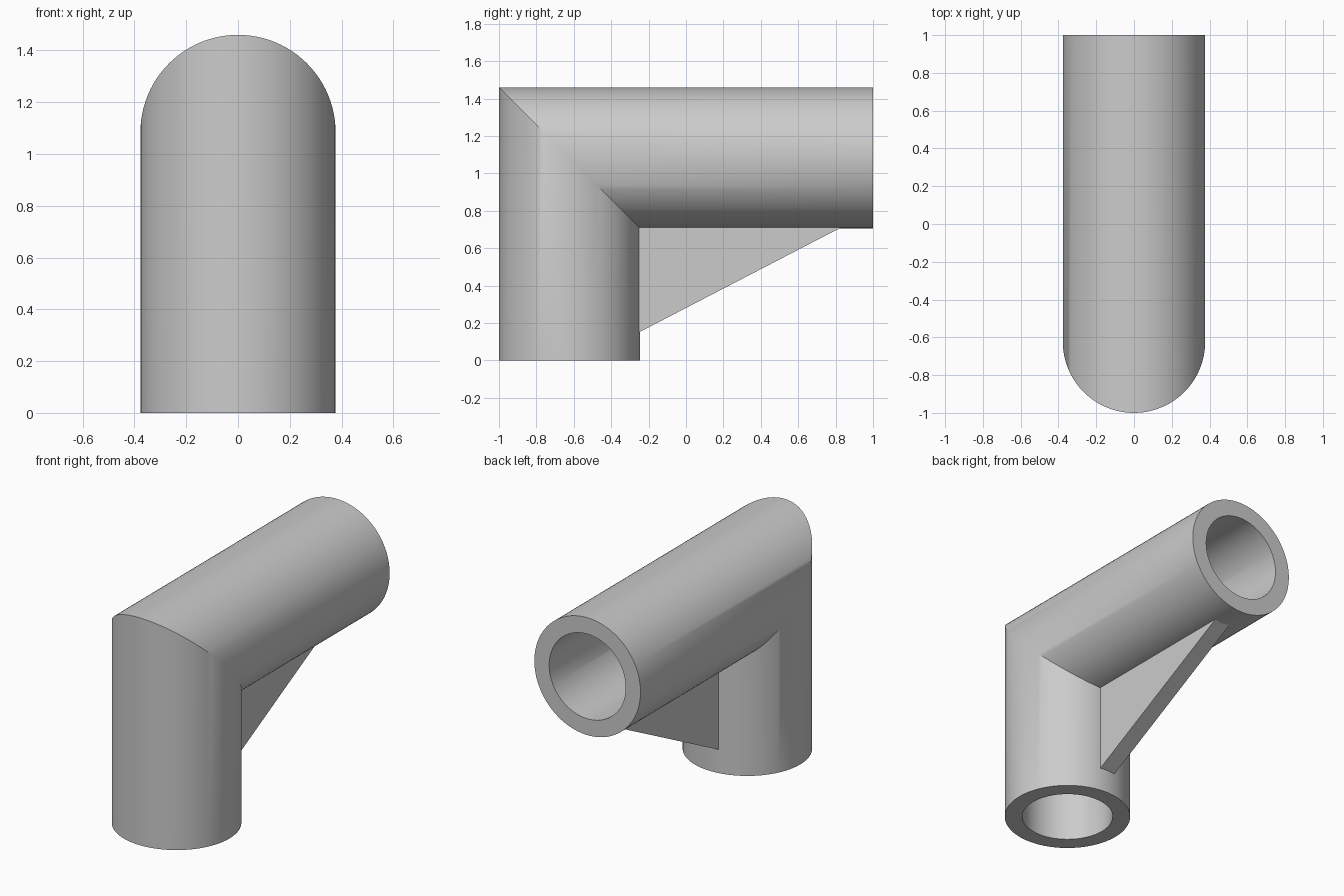
import bpy, bmesh, math

cube = bpy.data.objects.get("Cube")
if cube:
    bpy.data.objects.remove(cube, do_unlink=True)

OUTER, INNER = 0.377, 0.272
AXIS_Y = -1 + OUTER       # axis of the upright pipe
AXIS_Z = 1.46 - OUTER     # axis of the level pipe
SIDES = 96

grey = bpy.data.materials.new("plain grey")
grey.use_nodes = True
colour = (0.6, 0.6, 0.6, 1)
grey.diffuse_color = colour
grey.node_tree.nodes["Principled BSDF"].inputs["Base Color"].default_value = colour


def finish(name, bm, smooth):
    bmesh.ops.recalc_face_normals(bm, faces=bm.faces)
    mesh = bpy.data.meshes.new(name)
    bm.to_mesh(mesh)
    bm.free()
    mesh.materials.append(grey)
    ob = bpy.data.objects.new(name, mesh)
    bpy.context.collection.objects.link(ob)
    if smooth:
        bpy.ops.object.select_all(action='DESELECT')
        ob.select_set(True)
        bpy.context.view_layer.objects.active = ob
        bpy.ops.object.shade_smooth_by_angle(angle=math.radians(30))
    return ob


def section(bm, radius, place):
    """Ring of vertices; place turns the two circle offsets into a point."""
    turns = [2 * math.pi * i / SIDES for i in range(SIDES)]
    return [bm.verts.new(place(radius * math.cos(a), radius * math.sin(a))) for a in turns]


def bridge(bm, a, b):
    for i in range(SIDES):
        j = (i + 1) % SIDES
        bm.faces.new((a[i], a[j], b[j], b[i]))


# Mitred pipe elbow: open foot, 45 degree joint, open back end
foot = lambda u, v: (u, AXIS_Y + v, 0)
joint = lambda u, v: (u, AXIS_Y + v, AXIS_Z - v)
back = lambda u, v: (u, 1, AXIS_Z - v)
bm = bmesh.new()
skins = []
for radius in (OUTER, INNER):
    rings = [section(bm, radius, place) for place in (foot, joint, back)]
    bridge(bm, rings[0], rings[1])
    bridge(bm, rings[1], rings[2])
    skins.append(rings)
for end in (0, 2):
    bridge(bm, skins[0][end], skins[1][end])
finish("elbow_pipe", bm, True)

# Triangular gusset, its edges sunk into the pipe walls
HALF = 0.055
profile = [(-0.30, 0.125), (0.905, 0.75), (-0.30, 0.75)]
bm = bmesh.new()
face = bm.faces.new([bm.verts.new((-HALF, y, z)) for y, z in profile])
side = bmesh.ops.extrude_face_region(bm, geom=[face])
moved = [g for g in side["geom"] if isinstance(g, bmesh.types.BMVert)]
bmesh.ops.translate(bm, verts=moved, vec=(2 * HALF, 0, 0))
finish("gusset", bm, False)
